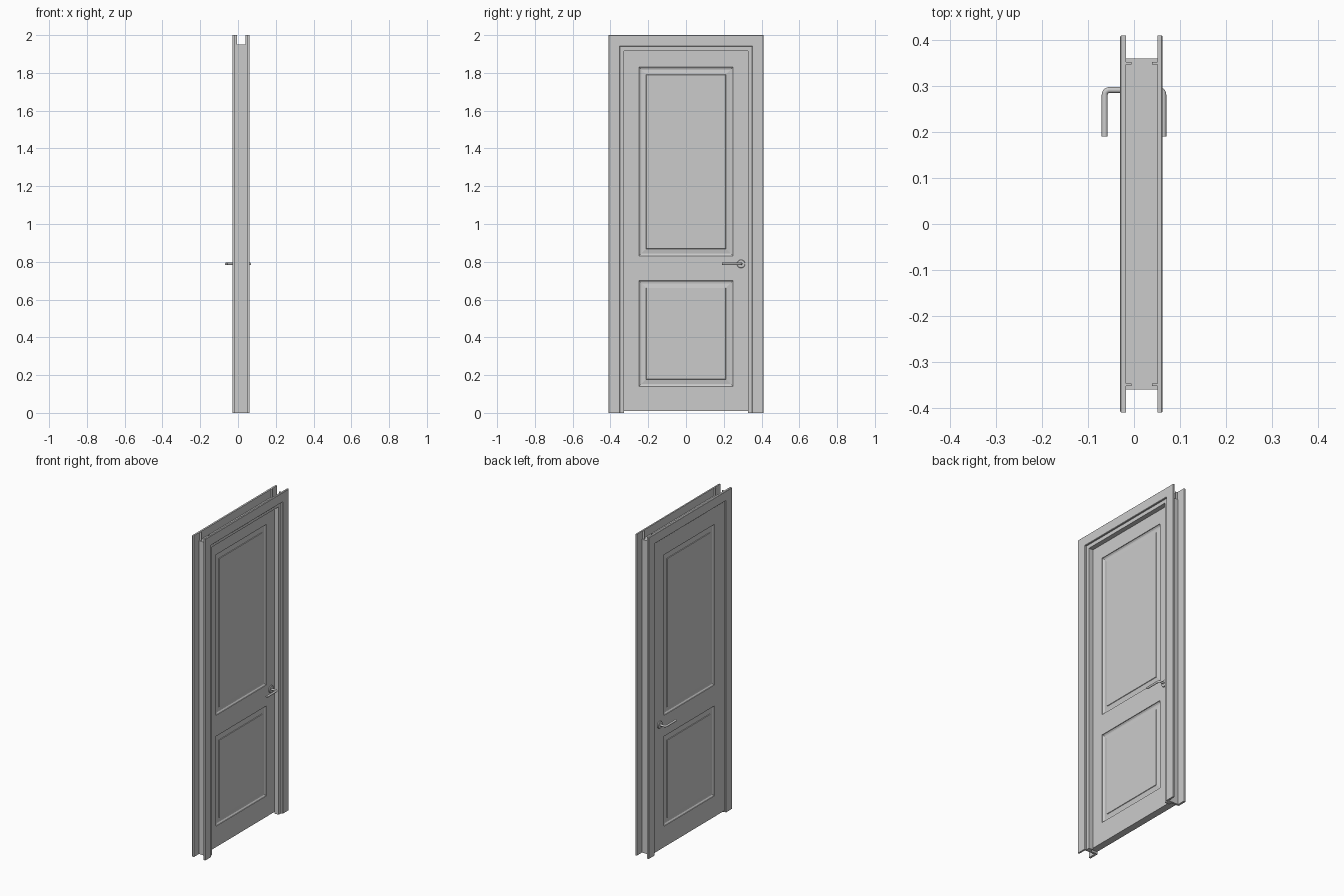
import bpy, bmesh, math
from mathutils import Matrix, Vector

if "Cube" in bpy.data.objects:
    bpy.data.objects.remove(bpy.data.objects["Cube"])


def finish(name, bm, smooth=False):
    bmesh.ops.recalc_face_normals(bm, faces=bm.faces[:])
    me = bpy.data.meshes.new(name)
    bm.to_mesh(me)
    bm.free()
    ob = bpy.data.objects.new(name, me)
    bpy.context.collection.objects.link(ob)
    if smooth:
        bpy.ops.object.select_all(action='DESELECT')
        ob.select_set(True)
        bpy.context.view_layer.objects.active = ob
        bpy.ops.object.shade_smooth_by_angle(angle=math.radians(40))
    return ob


def loft(name, rings, smooth=False):
    """Bridge equal-length rings of points and cap both ends."""
    bm = bmesh.new()
    rows = [[bm.verts.new(p) for p in r] for r in rings]
    n = len(rows[0])
    for a, b in zip(rows, rows[1:]):
        for i in range(n):
            j = (i + 1) % n
            bm.faces.new((a[i], a[j], b[j], b[i]))
    bm.faces.new(rows[0])
    bm.faces.new(rows[-1])
    return finish(name, bm, smooth)


def box(name, x0, x1, y0, y1, z0, z1):
    return loft(name, [[(x, y0, z), (x, y1, z), (x, y1, w), (x, y0, w)]
                       for x, z, w in ((x0, z0, z1), (x1, z0, z1))])


def surround(name, half, head, profile):
    """Sweep an (outward offset, x) profile up, over and down the opening, mitred."""
    corners = ((-1, 0), (-1, 1), (1, 1), (1, 0))
    return loft(name, [[(x, s * (half + d), (head + d) * t) for d, x in profile]
                       for s, t in corners])


# Jamb with a rebate that takes the leaf
surround("jamb", 0.327, 1.917, [(0, 0.022), (0, 0.051), (0.033, 0.051),
                                (0.033, -0.017), (0.02, -0.017), (0.02, 0.022)])

# Casings on both faces, with softened edges, and their tongues
for side, inner, outer in (("rear", -0.017, -0.03), ("face", 0.051, 0.062)):
    s = 0.002 if outer > 0 else -0.002
    surround(side + "_casing", 0.35, 1.94,
             [(0, inner), (0, outer - s), (0.002, outer),
              (0.058, outer), (0.06, outer - s), (0.06, inner)])
    tip = inner + (-0.012 if outer > 0 else 0.012)
    for y in (-0.35, 0.35):
        box(side + "_casing_tongue", min(inner, tip), max(inner, tip),
            y - 0.003, y + 0.003, 0, 2.0)

# Door leaf: stiles and rails
T = 0.022
for s in (-1, 1):
    box("stile", -T, T, min(s * 0.25, s * 0.345), max(s * 0.25, s * 0.345), 0.01, 1.935)
for name, z0, z1 in (("bottom_rail", 0.01, 0.14), ("lock_rail", 0.70, 0.83),
                     ("top_rail", 1.83, 1.935)):
    box(name, -T, T, -0.25, 0.25, z0, z1)

# Raised panels: nested rectangles of (inset, depth), same on both faces
steps = [(0.04, 0.018), (0.038, 0.015), (0.014, 0.011), (0.008, 0.012), (0, 0.018)]
for name, z0, z1 in (("lower_panel", 0.14, 0.70), ("upper_panel", 0.83, 1.83)):
    sequence = [(i, -x) for i, x in steps] + steps[::-1]
    loft(name, [[(x, -0.25 + i, z0 + i), (x, 0.25 - i, z0 + i),
                 (x, 0.25 - i, z1 - i), (x, -0.25 + i, z1 - i)] for i, x in sequence])

# Lever handles and round roses on both faces
HY, HZ, R, BEND = 0.2915, 0.789, 0.0065, 0.01
for side, s in (("rear", -1), ("face", 1)):
    reach = 0.0637
    path = [(0.018, HY, 0)]
    for k in range(7):
        a = math.pi / 2 * k / 6
        path.append((reach - BEND + BEND * math.sin(a), HY - BEND + BEND * math.cos(a), a))
    path.append((reach, 0.19, math.pi / 2))
    rings = []
    for x, y, a in path:
        # ring normal to the path, which turns from +x to -y
        rings.append([(s * (x + R * math.cos(t) * math.sin(a)),
                       y + R * math.cos(t) * math.cos(a),
                       HZ + R * math.sin(t))
                      for t in (2 * math.pi * i / 20 for i in range(20))])
    loft(side + "_lever", rings, smooth=True)
    loft(side + "_rose", [[(s * x, HY + r * math.cos(t), HZ + r * math.sin(t))
                           for t in (2 * math.pi * i / 32 for i in range(32))]
                          for x, r in ((T - 0.002, 0.022), (T + 0.005, 0.022),
                                       (T + 0.007, 0.020))], smooth=True)
